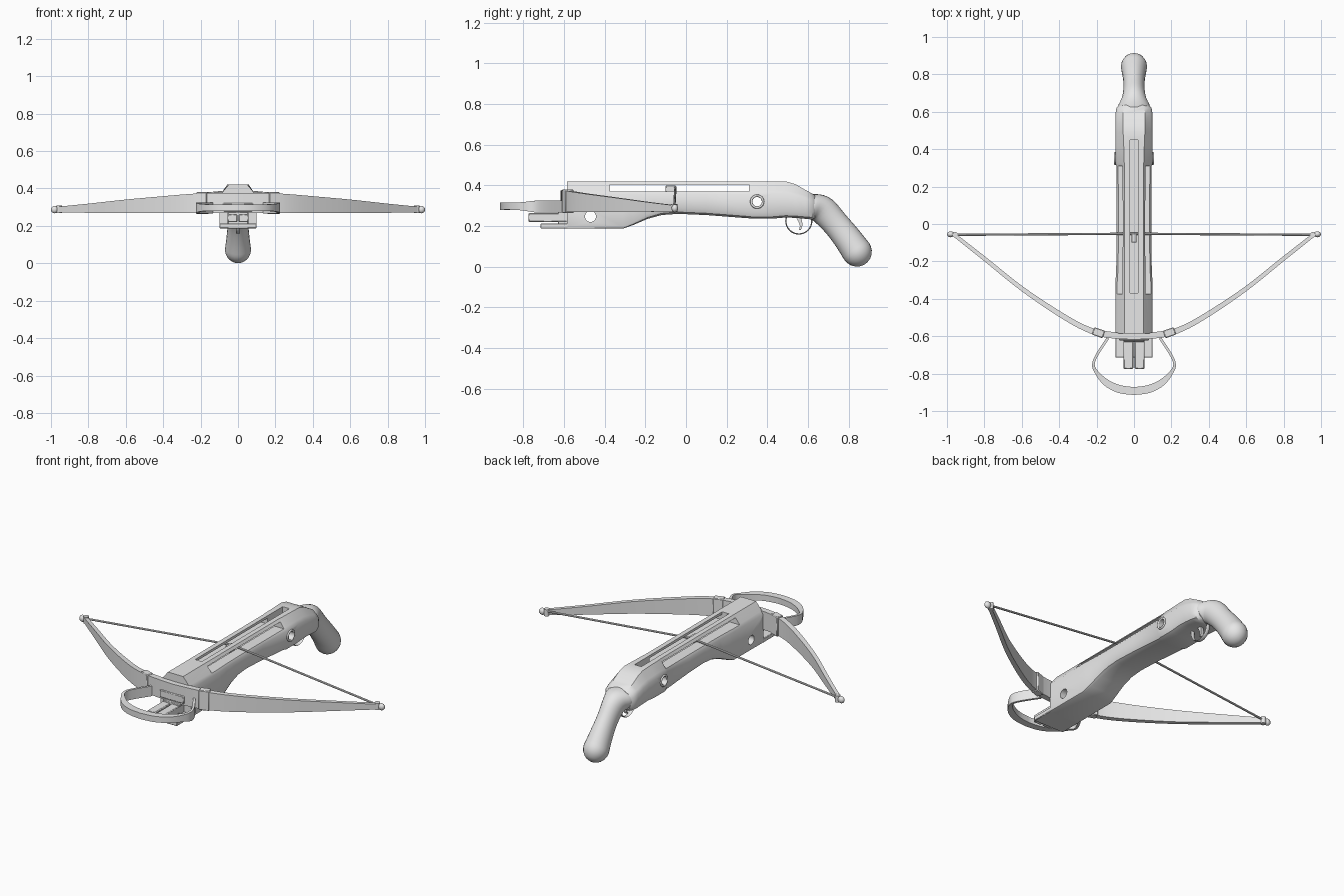
import bpy, bmesh, math
from mathutils import Vector

if "Cube" in bpy.data.objects:
    bpy.data.objects.remove(bpy.data.objects["Cube"])

grey = bpy.data.materials.new("plain_grey")
grey.diffuse_color = (0.8, 0.8, 0.8, 1)
grey.use_nodes = True
grey.node_tree.nodes["Principled BSDF"].inputs["Base Color"].default_value = grey.diffuse_color


def dense(rows, n=4):
    """Catmull-Rom interpolation of equal-length number rows."""
    p = [Vector(r) for r in rows]
    out = []
    for i in range(len(p) - 1):
        a, b, c, d = p[max(i - 1, 0)], p[i], p[i + 1], p[min(i + 2, len(p) - 1)]
        for k in range(n):
            t = k / n
            out.append(0.5 * (2 * b + (c - a) * t + (2 * a - 5 * b + 4 * c - d) * t * t
                              + (3 * b - a - 3 * c + d) * t ** 3))
    return out + [p[-1]]


def finish(ob, name, angle=35):
    ob.name = ob.data.name = name
    ob.data.materials.clear()
    ob.data.materials.append(grey)
    bpy.ops.object.select_all(action='DESELECT')
    ob.select_set(True)
    bpy.context.view_layer.objects.active = ob
    bpy.ops.object.transform_apply(location=True, rotation=True, scale=True)
    bpy.ops.object.shade_smooth_by_angle(angle=math.radians(angle))
    return ob


def loft(name, rings, angle=35):
    bm = bmesh.new()
    vs = [[bm.verts.new(v) for v in r] for r in rings]
    n = len(vs[0])
    for a, b in zip(vs, vs[1:]):
        for i in range(n):
            bm.faces.new((a[i], a[(i + 1) % n], b[(i + 1) % n], b[i]))
    bm.faces.new(vs[0])
    bm.faces.new(vs[-1])
    bmesh.ops.recalc_face_normals(bm, faces=bm.faces)
    me = bpy.data.meshes.new(name)
    bm.to_mesh(me)
    bm.free()
    ob = bpy.data.objects.new(name, me)
    bpy.context.collection.objects.link(ob)
    return finish(ob, name, angle)


def box(name, x0, x1, y0, y1, z0, z1, bevel=0.0):
    bpy.ops.mesh.primitive_cube_add(size=1, location=((x0 + x1) / 2, (y0 + y1) / 2, (z0 + z1) / 2))
    ob = bpy.context.object
    ob.scale = (x1 - x0, y1 - y0, z1 - z0)
    finish(ob, name)
    if bevel:
        m = ob.modifiers.new("bevel", 'BEVEL')
        m.width, m.segments = bevel, 1
    return ob


def rod(name, a, b, r, verts=12):
    a, b = Vector(a), Vector(b)
    bpy.ops.mesh.primitive_cylinder_add(radius=r, depth=(b - a).length, vertices=verts, location=(a + b) / 2)
    ob = bpy.context.object
    ob.rotation_euler = (b - a).to_track_quat('Z', 'Y').to_euler()
    return finish(ob, name)


def ribbon(name, half, n=4):
    """Mirrored band; rows are x, y, half thickness, z low, z high, starting at x = 0."""
    h = dense(half, n)
    path = [Vector((-r[0], *r[1:])) for r in reversed(h[1:])] + h
    rings = []
    for i, r in enumerate(path):
        d = path[min(i + 1, len(path) - 1)] - path[max(i - 1, 0)]
        nx, ny = Vector((-d[1], d[0])).normalized() * r[2]
        rings.append([(r[0] + nx, r[1] + ny, r[3]), (r[0] - nx, r[1] - ny, r[3]),
                      (r[0] - nx, r[1] - ny, r[4]), (r[0] + nx, r[1] + ny, r[4])])
    return loft(name, rings)


# Stock: y, bottom, top, half width, half width of flat top, shoulder height, bottom chamfer
sections = [
    (-.585, .187, .42, .1, .05, .36, .006), (-.31, .187, .42, .099, .05, .36, .008),
    (-.26, .205, .42, .096, .05, .36, .014), (-.19, .235, .42, .094, .05, .36, .022),
    (-.12, .254, .42, .093, .05, .36, .028), (-.04, .26, .42, .093, .05, .36, .03),
    (.1, .254, .42, .093, .05, .36, .03), (.31, .238, .42, .094, .05, .36, .03),
    (.325, .236, .42, .1, .052, .362, .03), (.42, .236, .42, .1, .055, .362, .03),
    (.49, .242, .42, .1, .058, .36, .03), (.54, .24, .405, .1, .06, .35, .03),
    (.59, .235, .376, .099, .06, .335, .032), (.62, .232, .36, .094, .055, .325, .035),
    (.635, .24, .35, .08, .045, .315, .035)]
rings = []
for y, b, t, w, f, s, c in sections:
    right = [(f, t), (w - .012, s + .014), (w, s - .004), (w, b + c), (w - .3 * c, b + .3 * c), (w - c, b)]
    rings.append([(x, y, z) for x, z in right] + [(-x, y, z) for x, z in reversed(right)])
stock = loft("stock", rings)

# String slit, top groove and through holes cut from the stock
cutters = [box("slit_cutter", -.2, .2, -.375, .31, .37, .405),
           box("groove_cutter", -.022, .022, -.37, .45, .365, .5),
           rod("rear_hole_cutter", (-.2, .35, .32), (.2, .35, .32), .024, 24),
           rod("front_hole_cutter", (-.2, -.47, .247), (.2, -.47, .247), .027, 24)]
for c in cutters:
    m = stock.modifiers.new("cut", 'BOOLEAN')
    m.operation, m.solver, m.object = 'DIFFERENCE', 'EXACT', c
    bpy.context.view_layer.objects.active = stock
    bpy.ops.object.modifier_apply(modifier=m.name)
    bpy.data.objects.remove(c)
finish(stock, "stock")

# Grip: y, z, half thickness, half width
grip = dense([(.585, .298, .055, .088), (.63, .294, .064, .086), (.675, .276, .07, .064),
              (.735, .212, .066, .056), (.792, .142, .069, .061), (.84, .075, .074, .07)], 4)
tip = Vector((.58, -.81)).normalized()
for k in (.25, .5, .75, .9, .99):
    q = math.sqrt(1 - k * k)
    grip.append(Vector((.84 + tip.x * .075 * k, .075 + tip.y * .075 * k, .074 * q, .07 * q)))
rings = []
for i, (y, z, r, w) in enumerate(grip):
    d = grip[min(i + 1, len(grip) - 1)] - grip[max(i - 1, 0)]
    n = Vector((-d[1], d[0])).normalized()
    rings.append([(w * math.cos(a), y + n.x * r * math.sin(a), z + n.y * r * math.sin(a))
                  for a in (2 * math.pi * k / 24 for k in range(24))])
loft("grip", rings, 50)

# Bow limbs in one sweep, and the foot stirrup
ribbon("bow_limbs", [(0, -.602, .016, .268, .375), (.15, -.59, .017, .268, .376), (.26, -.558, .015, .268, .37),
                     (.4, -.48, .014, .268, .358), (.6, -.345, .012, .269, .34),
                     (.8, -.185, .011, .27, .318), (.965, -.055, .01, .272, .302)])
ribbon("stirrup", [(0, -.893, .021, .28, .315), (.08, -.882, .021, .28, .315), (.15, -.847, .018, .28, .315),
                   (.2, -.793, .01, .276, .318), (.217, -.75, .007, .268, .324),
                   (.195, -.695, .007, .266, .325), (.14, -.61, .007, .266, .325)])

# Front plate and the central clamp on the bow
box("front_plate", -.1, .1, -.715, -.58, .187, .212, .003)
box("front_clamp_bar", -.08, .08, -.622, -.6, .278, .322, .004)
box("clamp_core", -.055, .055, -.63, -.58, .205, .275, .004)

for s, side in ((1, "right"), (-1, "left")):
    # Front blocks, limb collars, limb tips and string halves
    x0, x1 = sorted((s * .004, s * .056))
    box("front_block_" + side, x0, x1, -.775, -.585, .22, .263, .004)
    collar = box("limb_collar_" + side, -.03, .03, -.021, .021, .263, .38, .004)
    collar.location = (s * .19, -.581, 0)
    collar.rotation_euler.z = s * math.radians(19)
    bpy.ops.mesh.primitive_uv_sphere_add(segments=12, ring_count=8, radius=.02, location=(s * .98, -.055, .287))
    bpy.context.object.scale.y = .8
    finish(bpy.context.object, "limb_tip_" + side, 60)
    rod("limb_nock_" + side, (s * .955, -.058, .268), (s * .955, -.058, .308), .015)
    rod("bowstring_" + side, (s * .985, -.058, .29), (0, -.052, .39), .006, 8)
    # Pin collar around the rear hole
    bpy.ops.mesh.primitive_torus_add(major_radius=.029, minor_radius=.006, major_segments=24, minor_segments=8,
                                     location=(s * .101, .35, .32), rotation=(0, math.pi / 2, 0))
    finish(bpy.context.object, "pin_collar_" + side, 60)

# String catch in the groove
box("string_catch", -.014, .014, -.1, -.05, .36, .4, .003)

# Trigger guard and curved trigger
bpy.ops.mesh.primitive_torus_add(major_radius=.064, minor_radius=.003, major_segments=32, minor_segments=8,
                                 location=(.0, .555, .225), rotation=(0, math.pi / 2, 0))
bpy.context.object.scale.z = 4
finish(bpy.context.object, "trigger_guard", 60)
rings = []
for y, z, h in dense([(.55, .25, .013), (.562, .222, .009), (.566, .2, .006), (.56, .18, .004)], 3):
    rings.append([(-.009, y - h, z), (.009, y - h, z), (.009, y + h, z), (-.009, y + h, z)])
loft("trigger", rings)
